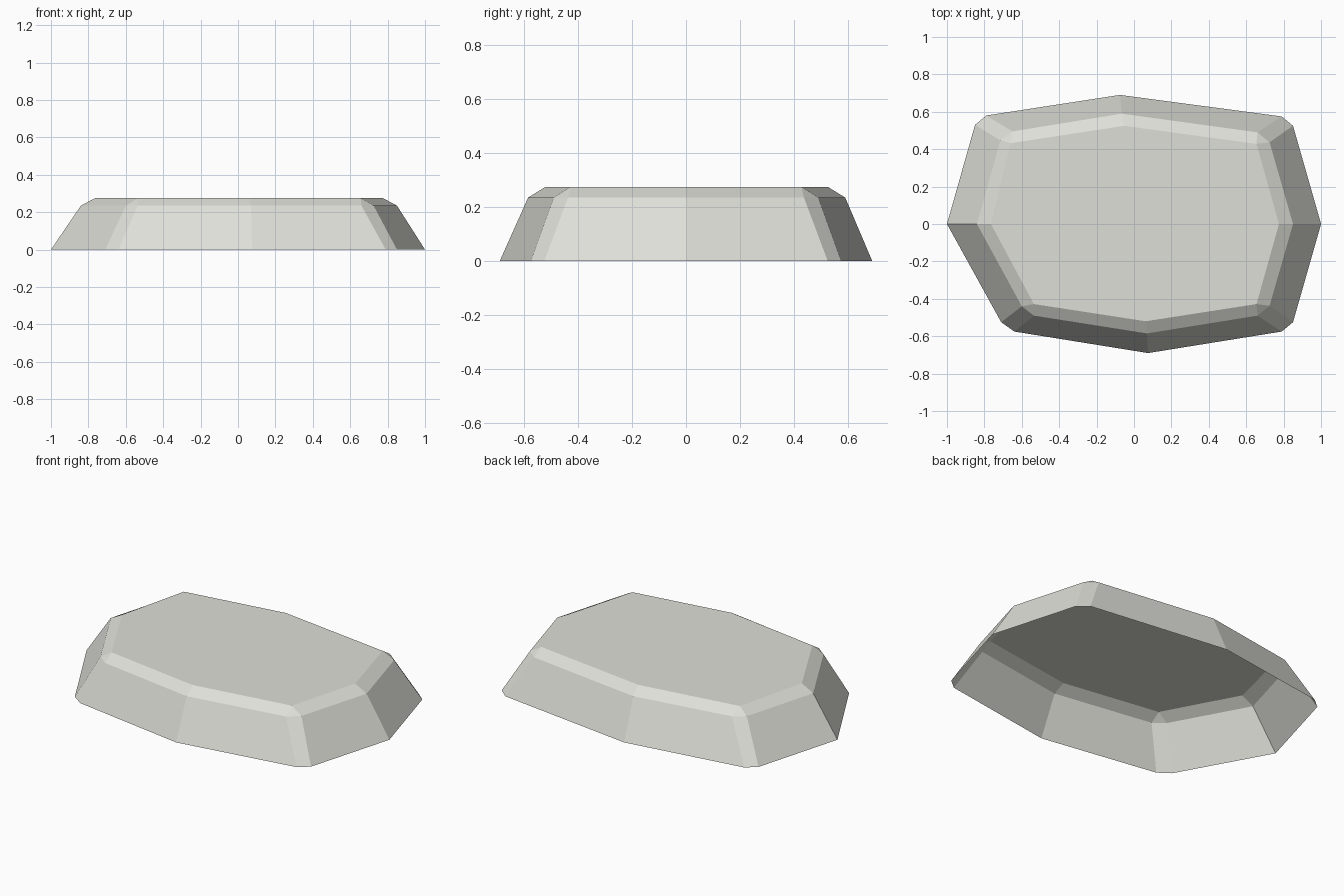
import bpy
import bmesh

if "Cube" in bpy.data.objects:
    bpy.data.objects.remove(bpy.data.objects["Cube"], do_unlink=True)

# Pale stone colour
stone = bpy.data.materials.new("pale_stone")
stone.use_nodes = True
colour = (0.74, 0.74, 0.69, 1)
stone.diffuse_color = colour
stone.node_tree.nodes["Principled BSDF"].inputs["Base Color"].default_value = colour

# Outlines, counter-clockwise from the left end of the front
base = [(-1, 0), (-.71, -.525), (-.64, -.575), (.075, -.69), (.79, -.575), (.85, -.525),
        (1, 0), (.85, .525), (.79, .575), (-.075, .69), (-.79, .58), (-.85, .53)]
shoulder = [(-.84, 0), (-.60, -.44), (-.535, -.49), (.07, -.585), (.66, -.49), (.725, -.437),
            (.85, 0), (.725, .437), (.66, .49), (-.065, .59), (-.65, .495), (-.715, .447)]
# Each shoulder corner pair meets in one point of the flat top
top = [(-.765, 0), (-.535, -.428), (.062, -.52), (.655, -.428),
       (.775, 0), (.655, .428), (-.052, .525), (-.66, .432)]
top_index = [0, 1, 1, 2, 3, 3, 4, 5, 5, 6, 7, 7]

bm = bmesh.new()


def ring(points, z):
    return [bm.verts.new((x, y, z)) for x, y in points]


low, mid, cap = ring(base, 0), ring(shoulder, .235), ring(top, .275)
count = len(low)
for i in range(count):
    j = (i + 1) % count
    # Sloping wall
    bm.faces.new((low[i], low[j], mid[j], mid[i]))
    # Bevel strip, a triangle at the cut corners
    a, b = cap[top_index[i]], cap[top_index[j]]
    bm.faces.new((mid[i], mid[j], a) if a is b else (mid[i], mid[j], b, a))
# Flat top; the underside stays open
bm.faces.new(cap)
bm.normal_update()

mesh = bpy.data.meshes.new("stone_slab")
bm.to_mesh(mesh)
bm.free()
mesh.materials.append(stone)
slab = bpy.data.objects.new("stone_slab", mesh)
bpy.context.collection.objects.link(slab)
